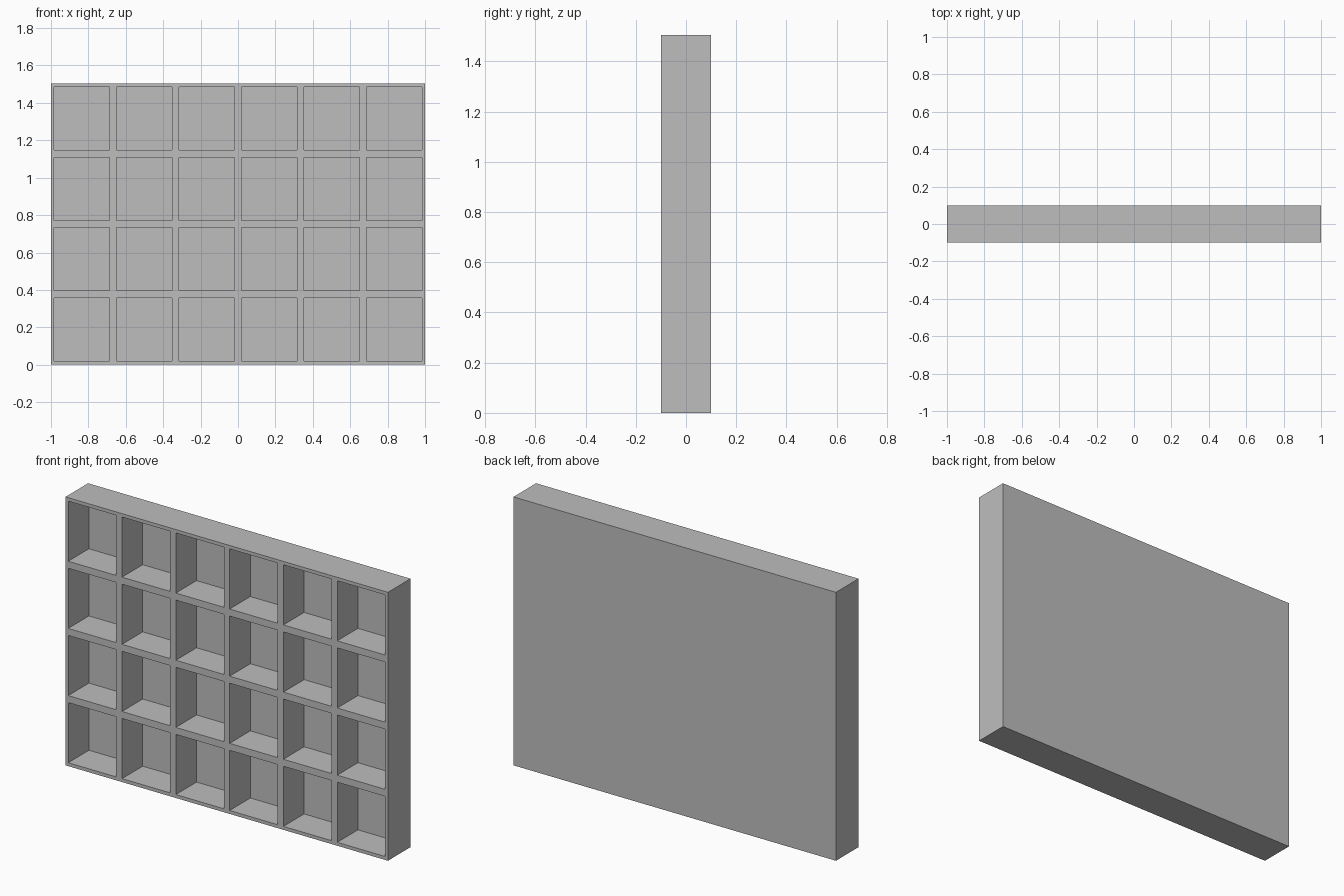
import bpy
import bmesh

cube = bpy.data.objects.get("Cube")
if cube:
    bpy.data.objects.remove(cube, do_unlink=True)

# Overall size and compartment layout
WIDTH, DEPTH, HEIGHT = 2.0, 0.2, 1.505
COLUMNS, ROWS = 6, 4
CELL_W, CELL_H, CELL_DEPTH = 0.297, 0.337, 0.183
PITCH_X, PITCH_Z = 0.3337, 0.3765


def grid_lines(start, end, count, pitch, cell):
    """Outer edges plus both edges of every evenly spaced compartment."""
    first = (start + end - (count - 1) * pitch - cell) / 2
    lines = [start]
    for i in range(count):
        lines += [first + i * pitch, first + i * pitch + cell]
    return lines + [end]


def grey_material():
    colour = (0.52, 0.515, 0.515, 1)
    mat = bpy.data.materials.new("plain_grey")
    mat.use_nodes = True
    mat.diffuse_color = colour
    mat.node_tree.nodes["Principled BSDF"].inputs["Base Color"].default_value = colour
    return mat


bm = bmesh.new()
xs = grid_lines(-WIDTH / 2, WIDTH / 2, COLUMNS, PITCH_X, CELL_W)
zs = grid_lines(0, HEIGHT, ROWS, PITCH_Z, CELL_H)

# Front face lattice
verts = [[bm.verts.new((x, -DEPTH / 2, z)) for x in xs] for z in zs]
cells = []
for r in range(len(zs) - 1):
    for c in range(len(xs) - 1):
        face = bm.faces.new((verts[r][c], verts[r][c + 1],
                             verts[r + 1][c + 1], verts[r + 1][c]))
        if r % 2 and c % 2:
            cells.append(face)

# Outer walls and closed back panel
rim = [e for e in bm.edges if e.is_boundary]
walls = bmesh.ops.extrude_edge_only(bm, edges=rim)["geom"]
back_verts = [g for g in walls if isinstance(g, bmesh.types.BMVert)]
bmesh.ops.translate(bm, verts=back_verts, vec=(0, DEPTH, 0))
back_edges = [e for e in bm.edges if e.is_boundary]
bmesh.ops.contextual_create(bm, geom=back_edges)

# Compartments pushed in from the front
floors = bmesh.ops.extrude_discrete_faces(bm, faces=cells)["faces"]
floor_verts = list({v for f in floors for v in f.verts})
bmesh.ops.translate(bm, verts=floor_verts, vec=(0, CELL_DEPTH, 0))
bmesh.ops.recalc_face_normals(bm, faces=bm.faces[:])

mesh = bpy.data.meshes.new("compartment_shelf")
bm.to_mesh(mesh)
bm.free()
mesh.materials.append(grey_material())
shelf = bpy.data.objects.new("compartment_shelf", mesh)
bpy.context.collection.objects.link(shelf)
